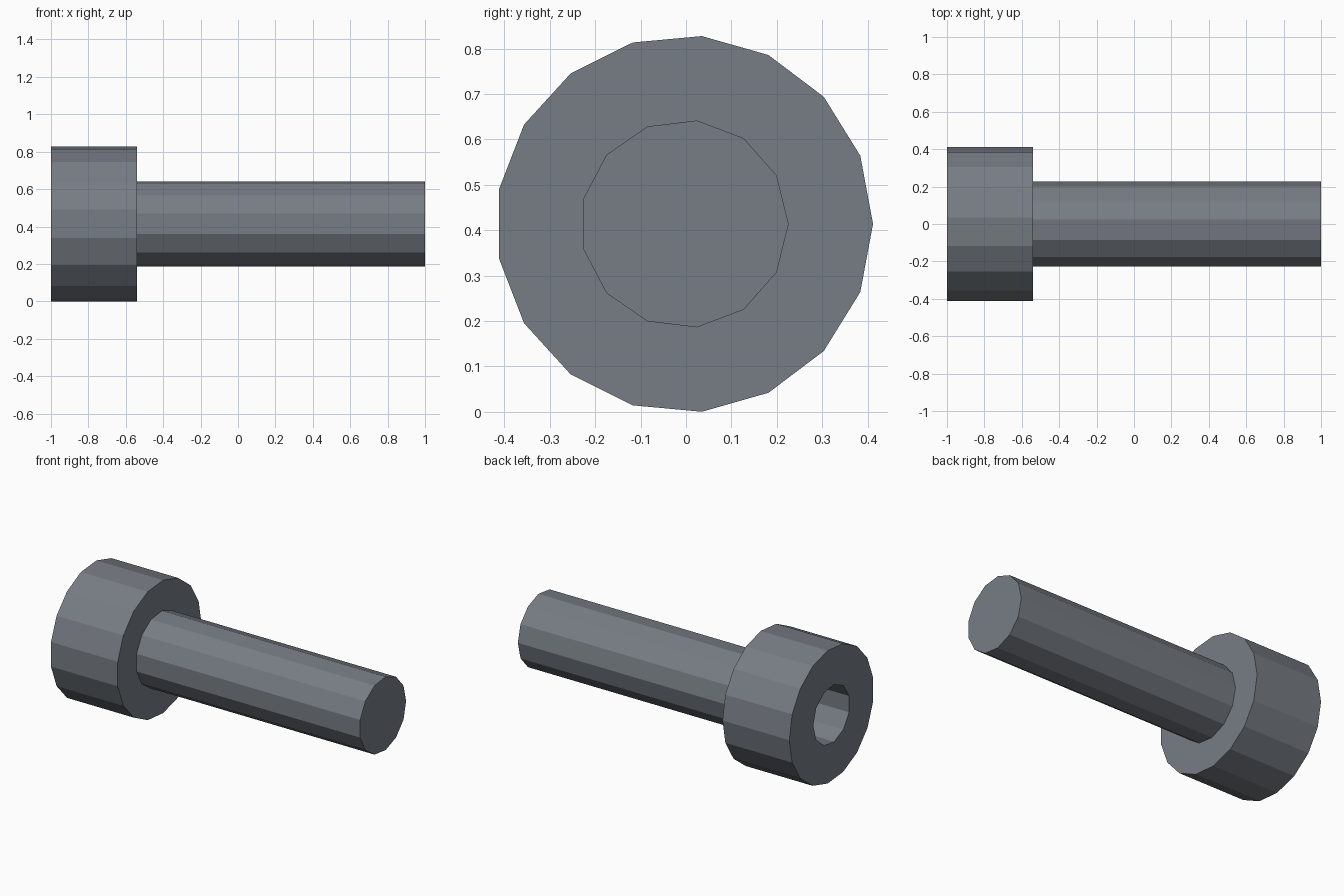
import bpy, bmesh, math
from mathutils import Vector

if "Cube" in bpy.data.objects:
    bpy.data.objects.remove(bpy.data.objects["Cube"])

CY, CZ = -0.0035, 0.4137              # bolt axis, running along x
HEAD_X, NECK_X, TIP_X = -1.0, -0.54, 1.0
SOCKET_X = -0.75                      # socket floor
HEAD = (17, 0.4155)                   # (sides, radius)
SHANK = (13, 0.2295)
SOCKET = (11, 0.18)

steel = bpy.data.materials.new("dark_steel")
steel.diffuse_color = (0.185, 0.205, 0.232, 1)
steel.use_nodes = True
steel.node_tree.nodes["Principled BSDF"].inputs["Base Color"].default_value = steel.diffuse_color


def ring(bm, shape, x):
    """Closed loop of vertices around the axis, first corner towards +y."""
    n, r = shape
    verts = [bm.verts.new((x, CY + r * math.cos(math.tau * i / n),
                           CZ + r * math.sin(math.tau * i / n))) for i in range(n)]
    for i in range(n):
        bm.edges.new((verts[i - 1], verts[i]))
    return verts


def wall(bm, a, b):
    """Side faces from loop a to loop b (outward when b has the larger x)."""
    for i in range(len(a)):
        bm.faces.new((a[i - 1], a[i], b[i], b[i - 1]))


def washer(bm, outer, inner, direction):
    """Flat face with a hole, facing along +x or -x."""
    edges = [bm.edges.get((lp[i - 1], lp[i])) for lp in (outer, inner) for i in range(len(lp))]
    made = bmesh.ops.triangle_fill(bm, edges=edges, use_beauty=True,
                                   normal=Vector((direction, 0, 0)))
    for f in made["geom"]:
        if isinstance(f, bmesh.types.BMFace):
            f.normal_update()
            if f.normal.x * direction < 0:
                f.normal_flip()


def finish(bm, name):
    mesh = bpy.data.meshes.new(name)
    bm.to_mesh(mesh)
    bm.free()
    mesh.materials.append(steel)
    bpy.context.collection.objects.link(bpy.data.objects.new(name, mesh))


# Head with a blind socket in its end
bm = bmesh.new()
end, under = ring(bm, HEAD, HEAD_X), ring(bm, HEAD, NECK_X)
mouth, floor = ring(bm, SOCKET, HEAD_X), ring(bm, SOCKET, SOCKET_X)
neck = ring(bm, SHANK, NECK_X)
wall(bm, end, under)
wall(bm, floor, mouth)
bm.faces.new(floor[::-1])
washer(bm, end, mouth, -1)
washer(bm, under, neck, 1)
finish(bm, "bolt_head")

# Plain shank
bm = bmesh.new()
root, tip = ring(bm, SHANK, NECK_X), ring(bm, SHANK, TIP_X)
wall(bm, root, tip)
bm.faces.new(tip)
finish(bm, "bolt_shank")
